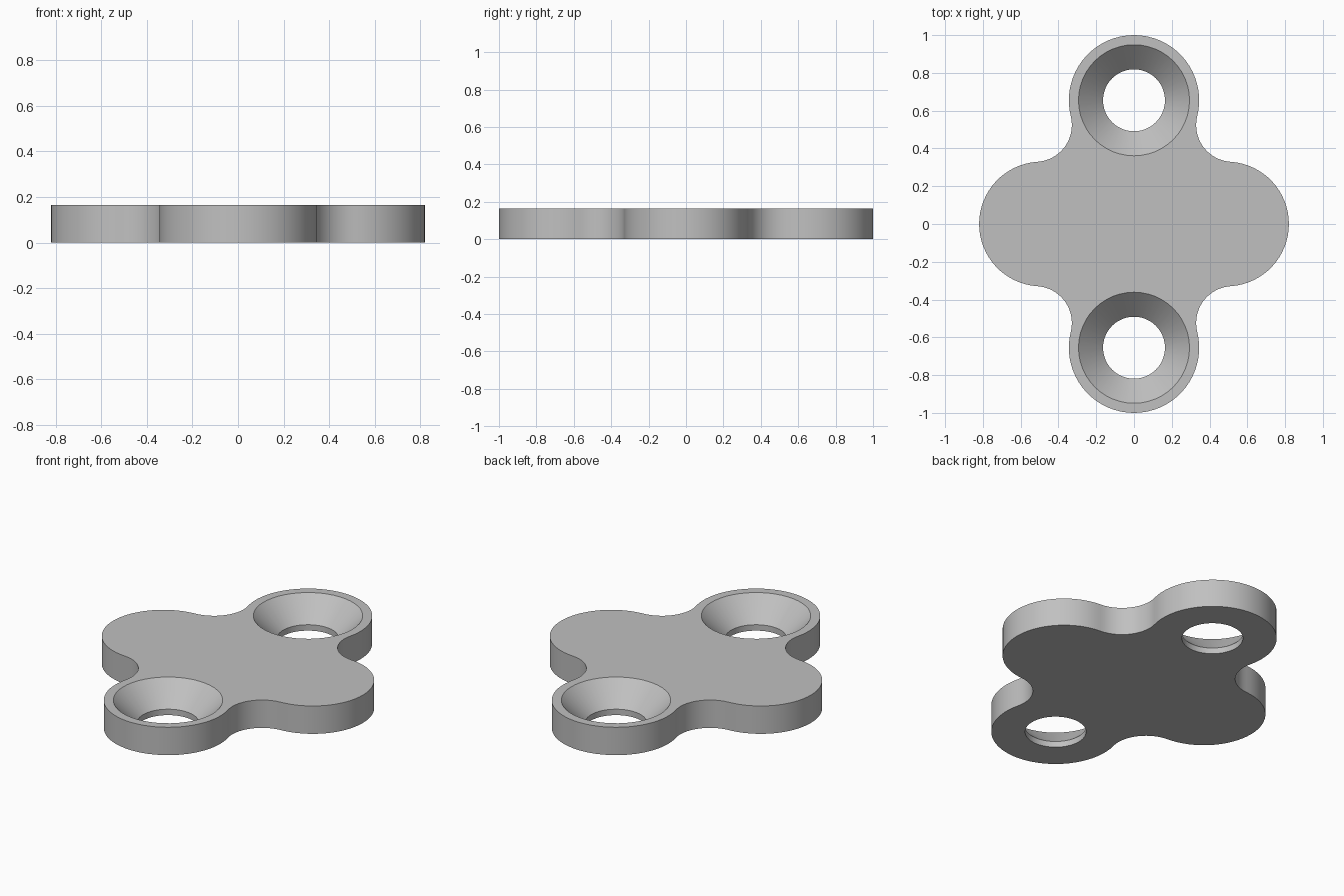
import bpy
import bmesh
from math import atan2, cos, sin, pi, sqrt, radians
from mathutils import Vector

if "Cube" in bpy.data.objects:
    bpy.data.objects.remove(bpy.data.objects["Cube"], do_unlink=True)

THICK = 0.165
EAR, EAR_R = Vector((0, 0.655)), 0.345      # screw ears, front and back
LOBE, LOBE_R = Vector((0.49, 0)), 0.33      # side lobes
FILLET_R = 0.195
HOLE_R, SINK_R, SINK_Z = 0.164, 0.294, 0.035

grey = bpy.data.materials.new("plain grey")
grey.use_nodes = True
colour = (0.53, 0.53, 0.53, 1)
grey.diffuse_color = colour
grey.node_tree.nodes["Principled BSDF"].inputs["Base Color"].default_value = colour


def arc(centre, radius, start, end, steps):
    angles = [start + (end - start) * i / steps for i in range(steps + 1)]
    return [centre + radius * Vector((cos(a), sin(a))) for a in angles]


def direction(a, b):
    return atan2(b.y - a.y, b.x - a.x)


def make_object(name, bm):
    bmesh.ops.recalc_face_normals(bm, faces=bm.faces)
    mesh = bpy.data.meshes.new(name)
    bm.to_mesh(mesh)
    bm.free()
    mesh.materials.append(grey)
    obj = bpy.data.objects.new(name, mesh)
    bpy.context.collection.objects.link(obj)
    return obj


# Fillet centre, touching both a lobe and an ear
r1, r2 = LOBE_R + FILLET_R, EAR_R + FILLET_R
span = EAR - LOBE
d = span.length
along = (r1 * r1 - r2 * r2 + d * d) / (2 * d)
unit = span / d
fillet = LOBE + unit * along + Vector((unit.y, -unit.x)) * sqrt(r1 * r1 - along * along)

# One quarter of the outline: lobe, fillet, ear
to_lobe, to_ear = direction(fillet, LOBE), direction(fillet, EAR)
quarter = arc(LOBE, LOBE_R, 0, direction(LOBE, fillet), 16)
quarter += arc(fillet, FILLET_R, to_lobe % (2 * pi), to_ear % (2 * pi), 14)[1:]
quarter += arc(EAR, EAR_R, direction(EAR, fillet), pi / 2, 18)[1:]

# Mirror to the full outline
half = quarter + [Vector((-p.x, p.y)) for p in reversed(quarter[:-1])]
outline = half + [Vector((p.x, -p.y)) for p in reversed(half[1:-1])]

# Plate
bm = bmesh.new()
base = bm.faces.new([bm.verts.new((p.x, p.y, 0)) for p in outline])
top = bmesh.ops.extrude_face_region(bm, geom=[base])["geom"]
bmesh.ops.translate(bm, vec=(0, 0, THICK),
                    verts=[v for v in top if isinstance(v, bmesh.types.BMVert)])
plate = make_object("mounting_plate", bm)


# Countersunk screw holes
def countersink_cutter(name, y):
    over = 0.05
    slope = (SINK_R - HOLE_R) / (THICK - SINK_Z)
    profile = [(HOLE_R, -over), (HOLE_R, SINK_Z), (SINK_R + slope * over, THICK + over)]
    bm = bmesh.new()
    rings = [[bm.verts.new((p.x, p.y, z)) for p in arc(Vector((0, y)), r, 0, 2 * pi, 48)[:-1]]
             for r, z in profile]
    for low, high in zip(rings, rings[1:]):
        for i in range(len(low)):
            bm.faces.new((low[i - 1], low[i], high[i], high[i - 1]))
    bm.faces.new(rings[0])
    bm.faces.new(rings[-1])
    cutter = make_object(name, bm)
    cutter.hide_render = True
    return cutter


bpy.context.view_layer.objects.active = plate
for name, y in (("front_hole_cutter", -EAR.y), ("back_hole_cutter", EAR.y)):
    cutter = countersink_cutter(name, y)
    cut = plate.modifiers.new(name, "BOOLEAN")
    cut.operation, cut.solver, cut.object = "DIFFERENCE", "EXACT", cutter
    bpy.ops.object.modifier_apply(modifier=cut.name)
    bpy.data.objects.remove(cutter, do_unlink=True)

# Smooth walls with crisp rims
bpy.ops.object.select_all(action="DESELECT")
plate.select_set(True)
bpy.ops.object.shade_smooth_by_angle(angle=radians(30))
